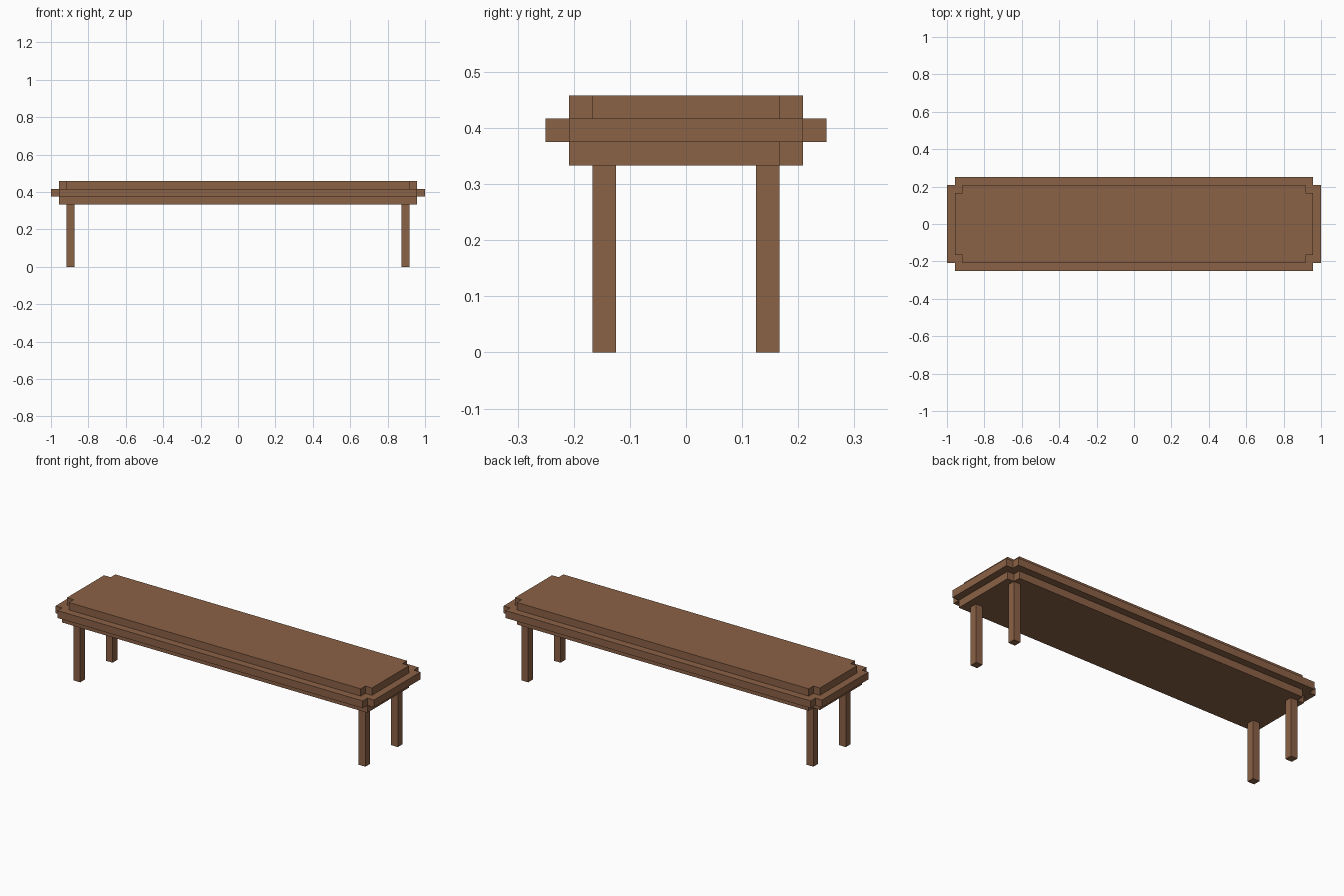
import bpy, bmesh

cube = bpy.data.objects.get("Cube")
if cube:
    bpy.data.objects.remove(cube, do_unlink=True)

U = 1 / 24  # thickness of one plank step

wood = bpy.data.materials.new("brown wood")
wood.use_nodes = True
COLOUR = (0.26, 0.122, 0.061, 1)
wood.diffuse_color = COLOUR
bsdf = next(n for n in wood.node_tree.nodes if n.type == 'BSDF_PRINCIPLED')
bsdf.inputs["Base Color"].default_value = COLOUR


def slab(name, outline, z0, z1):
    """Extrude a counter-clockwise outline (in steps) from z0 to z1."""
    bm = bmesh.new()
    base = bm.faces.new([bm.verts.new((x * U, y * U, z0 * U)) for x, y in outline])
    top = bmesh.ops.extrude_face_region(bm, geom=[base], use_keep_orig=True)["geom"]
    for v in (g for g in top if isinstance(g, bmesh.types.BMVert)):
        v.co.z = z1 * U
    bmesh.ops.recalc_face_normals(bm, faces=bm.faces)
    mesh = bpy.data.meshes.new(name)
    bm.to_mesh(mesh)
    bm.free()
    mesh.materials.append(wood)
    obj = bpy.data.objects.new(name, mesh)
    bpy.context.collection.objects.link(obj)
    return obj


def plank(hx, hy, front_notch=1, back_notch=1):
    """Rectangle outline with square notches cut from its corners."""
    half = []
    for side, n in ((-1, front_notch), (1, back_notch)):
        pts = [(hx - n, side * hy), (hx - n, side * (hy - n)), (hx, side * (hy - n))]
        if n == 0:
            pts = pts[:1]
        half += pts if side < 0 else pts[::-1]
    return half + [(-x, y) for x, y in reversed(half)]


# Stepped seat, from bottom to top
slab("seat_base", plank(23, 5, front_notch=0), 8, 9)
slab("seat_rim", plank(24, 6), 9, 10)
slab("seat_top", plank(23, 5), 10, 11)

# Four square legs
for xname, sx in (("left", 1), ("right", -1)):
    for yname, sy in (("front", -1), ("back", 1)):
        cx, cy = sx * 21.5, sy * 3.5
        square = [(cx + a, cy + b) for a, b in
                  ((-.5, -.5), (.5, -.5), (.5, .5), (-.5, .5))]
        slab(f"{yname}_{xname}_leg", square, 0, 8)
